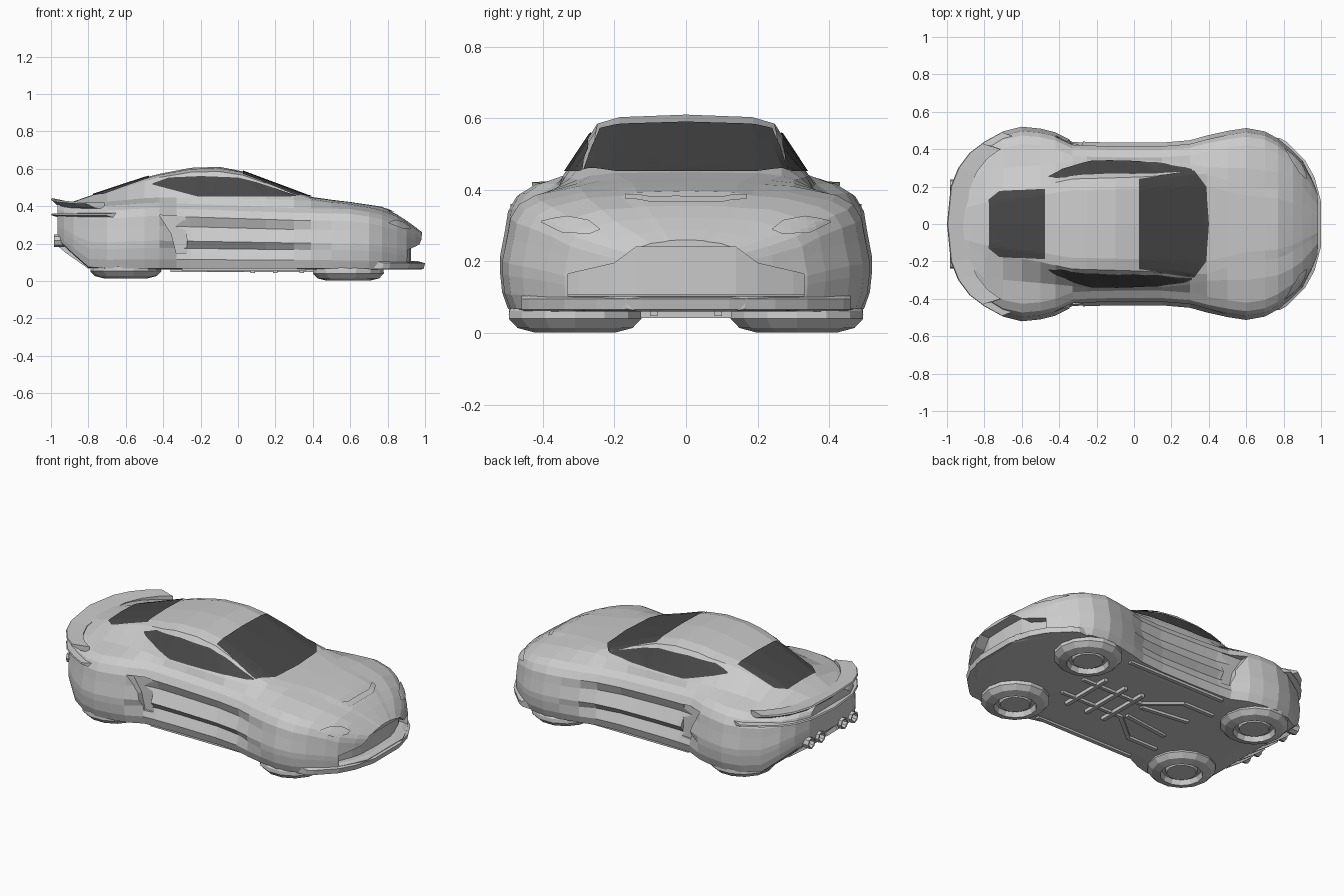
import bpy, bmesh, math
from mathutils import Vector
from mathutils.bvhtree import BVHTree

if "Cube" in bpy.data.objects:
    bpy.data.objects.remove(bpy.data.objects["Cube"])


def material(name, rgb):
    m = bpy.data.materials.new(name)
    m.diffuse_color = (*rgb, 1)
    m.use_nodes = True
    m.node_tree.nodes["Principled BSDF"].inputs["Base Color"].default_value = m.diffuse_color
    return m


PAINT = material("silver_paint", (0.6, 0.6, 0.6))
GLASS = material("dark_glass", (0.065, 0.065, 0.065))


def finish(name, bm, mat):
    bmesh.ops.recalc_face_normals(bm, faces=bm.faces)
    me = bpy.data.meshes.new(name)
    bm.to_mesh(me)
    bm.free()
    ob = bpy.data.objects.new(name, me)
    me.materials.append(mat)
    bpy.context.collection.objects.link(ob)
    return ob


def loft(rings):
    """Closed skin through equal-length rings, capped at both ends."""
    bm = bmesh.new()
    vs = [[bm.verts.new(p) for p in r] for r in rings]
    n = len(vs[0])
    for a, b in zip(vs, vs[1:]):
        for i in range(n):
            bm.faces.new((a[i], a[(i + 1) % n], b[(i + 1) % n], b[i]))
    bm.faces.new(vs[0])
    bm.faces.new(vs[-1][::-1])
    return bm


def curve(*pts):
    """Piecewise linear function through (x, value) points."""
    def f(x):
        if x <= pts[0][0]:
            return pts[0][1]
        for (a, va), (b, vb) in zip(pts, pts[1:]):
            if x <= b:
                return va + (vb - va) * (x - a) / (b - a)
        return pts[-1][1]
    return f


def box(name, x0, x1, y0, y1, z0, z1):
    sec = [(x0, z0), (x1, z0), (x1, z1), (x0, z1)]
    return finish(name, loft([[(x, y, z) for x, z in sec] for y in (y0, y1)]), PAINT)


# Body lines along the length: half width, floor, shoulder, belt, roof edge, roof
width = curve((-.965, .2), (-.93, .29), (-.88, .365), (-.8, .43), (-.7, .495), (-.6, .52),
              (-.5, .51), (-.42, .49), (-.33, .445), (-.2, .435), (.15, .435), (.3, .448),
              (.45, .49), (.6, .513), (.7, .495), (.8, .44), (.9, .34), (.95, .25), (.985, .17))
floor = curve((-.965, .22), (-.88, .14), (-.8, .07), (-.7, .062), (1, .062))
shoulder = curve((-.97, .39), (-.8, .395), (-.45, .42), (-.2, .41), (.3, .39), (.6, .385),
                 (.75, .36), (.85, .32), (.92, .275), (.985, .235))
belt_y = curve((-.97, .14), (-.8, .29), (-.45, .32), (-.2, .345), (.25, .335), (.4, .30),
               (.6, .3), (.8, .27), (.9, .2), (.985, .1))
belt_z = curve((-.97, .405), (-.8, .415), (-.45, .447), (-.2, .443), (.25, .434), (.4, .428),
               (.6, .41), (.75, .385), (.85, .345), (.92, .3), (.985, .25))
edge_y = curve((-.97, .09), (-.8, .15), (-.46, .21), (-.36, .24), (0, .25), (.38, .27),
               (.6, .2), (.8, .18), (.985, .06))
edge_z = curve((-.97, .412), (-.88, .42), (-.75, .455), (-.46, .547), (-.25, .582), (-.1, .585),
               (.03, .565), (.38, .44), (.6, .416), (.75, .392), (.85, .35), (.92, .305), (.985, .255))
roof = curve((-.97, .417), (-.88, .425), (-.75, .47), (-.46, .565), (-.25, .605), (-.1, .61),
             (.02, .588), (.4, .446), (.6, .422), (.77, .397), (.85, .355), (.92, .31), (.985, .26))
waist = curve((-.4, 0), (-.3, 1), (.25, 1), (.45, 0))


def section(x):
    w, zb, zs, s = width(x), floor(x), shoulder(x), waist(x)
    k = w / .5
    ye, ze, zr = edge_y(x), edge_z(x), roof(x)
    half = [(0, zb), (w - .1 * k, zb), (w - .022 * k, zb + .005)]
    # sill, lower crease, door, upper crease, fender: inset and height fraction
    for inset, f in ((.006, .15), (.035 * s, .32), (0, .43), (.014 + .03 * s, .65),
                     (.022, .8), (.045, .92), (.09, 1)):
        half.append((w - inset * k, zb + f * (zs - zb)))
    half += [(belt_y(x), belt_z(x)), (ye, ze), (ye * .75, ze + .72 * (zr - ze)), (0, zr)]
    ring = half + [(-y, z) for y, z in half[-2:0:-1]]
    return [(x, y, z) for y, z in ring]


stations = [-.965, -.93, -.88, -.8, -.7, -.6, -.5, -.42, -.33, -.25, -.1, .025, .15, .3, .39,
            .5, .6, .7, .77, .85, .9, .95, .985]
bm = loft([section(x) for x in stations])
bmesh.ops.recalc_face_normals(bm, faces=bm.faces)
skin = BVHTree.FromBMesh(bm)
body = finish("body", bm, PAINT)


def cut(cutter):
    cutter.hide_render = True
    mod = body.modifiers.new("cut", 'BOOLEAN')
    mod.operation, mod.solver, mod.object = 'DIFFERENCE', 'EXACT', cutter
    bpy.context.view_layer.objects.active = body
    bpy.ops.object.modifier_apply(modifier=mod.name)
    bpy.data.objects.remove(cutter)


# Front mouth: recess that follows the rounded nose
nose_x = curve((0, .985), (.12, .985), (.25, .95), (.34, .9), (.44, .8), (.495, .7))
nose_ys = [-.33, -.3, -.2, -.14, 0, .14, .2, .3, .33]
mouth_top = curve((0, .24), (.14, .24), (.2, .195), (.33, .165))
rings = []
for y in nose_ys:
    xi, zt = nose_x(abs(y)) - .06, mouth_top(abs(y))
    rings.append([(xi, y, .102), (1.1, y, .102), (1.1, y, zt), (xi, y, zt)])
cut(finish("mouth_cutter", loft(rings), PAINT))

# Intake pockets ahead of the rear fenders
pocket = [(-.42, .352), (-.28, .345), (-.27, .15), (-.33, .15), (-.355, .25)]
for s in (-1, 1):
    cut(finish("intake_cutter", loft([[(x, s * y, z) for x, z in pocket] for y in (.415, .62)]), PAINT))

# Front splitter
rings = []
for y in (-.46, -.44, -.34, -.25, -.12, 0, .12, .25, .34, .44, .46):
    x = nose_x(abs(y))
    rings.append([(x - .12, y, .06), (x + .008, y, .065), (x + .015, y, .095), (x - .03, y, .108),
                  (x - .12, y, .105)])
finish("front_splitter", loft(rings), PAINT)

# Tail: upper spoiler and lower tail lip wrapping round the back
tail_x = curve((0, -1), (.2, -.98), (.3, -.94), (.38, -.88), (.44, -.8), (.495, -.7))
for name, ys, rise, z0 in (("rear_spoiler", (.43, .38, .3, .2), .03, .405),
                           ("tail_lip", (.49, .44, .38, .3, .2), .0, .352)):
    rings = []
    for y in [-v for v in ys] + [0] + list(ys[::-1]):
        x = tail_x(abs(y))
        tip = rise * (1 - abs(y) / .6)
        rings.append([(x + .1, y * .93, z0 - .02), (x + .05, y * .97, z0 - .015), (x, y, z0 + tip),
                      (x + .005, y, z0 + tip + .008), (x + .1, y * .93, z0 + .014)])
    finish(name, loft(rings), PAINT)

# Rear diffuser fins and exhausts
fin = [(-.95, .24), (-.98, .2), (-.92, .15), (-.8, .065), (-.76, .08), (-.85, .24)]
for i, y in enumerate((-.26, -.16, -.055, .055, .16, .26)):
    back = .05 if abs(y) > .2 else 0
    finish("diffuser_fin_%d" % i,
           loft([[(x + back, v, z) for x, z in fin] for v in (y - .008, y + .008)]), PAINT)
for i, y in enumerate((-.205, -.108, .108, .205)):
    rings = []
    for x, r in ((-.86, .03), (-.985, .034), (-.985, .025), (-.94, .022)):
        rings.append([(x, y + r * math.cos(a * math.pi / 4), .215 + r * math.sin(a * math.pi / 4))
                      for a in range(8)])
    finish("exhaust_%d" % i, loft(rings), PAINT)

# Hover pods under the four corners
pod = [(.155, .1), (.188, .06), (.19, .038), (.165, .012), (.118, 0), (.108, .03), (.09, .03), (.082, .014)]
for cx in (-.6, .59):
    for cy in (-.31, .31):
        lift = .014 if cx < 0 else .002
        rings = [[(cx + r * math.cos(a * math.pi / 7), cy + r * math.sin(a * math.pi / 7), z + lift)
                  for a in range(14)] for r, z in pod]
        finish("hover_pod", loft(rings), PAINT)

# Underfloor frame
for i, x in enumerate((.08, .2, .34)):
    box("floor_crossbar_%d" % i, x - .012, x + .012, -.17, .17, .042, .068)
for s in (-1, 1):
    box("floor_rail", .02, .44, s * .09 - .01, s * .09 + .01, .047, .068)
    box("side_skirt", -.3, .36, s * .395 - .012, s * .395 + .012, .052, .07)
    for (xa, ya), (xb, yb) in (((.02, .09), (-.16, .24)), ((-.16, .24), (-.36, .24)), ((.0, .06), (-.3, .1))):
        d = Vector((xb - xa, s * (yb - ya))).normalized()
        n = Vector((-d.y, d.x)) * .012
        rings = [[(x + k * n.x, s * y + k * n.y, z) for k, z in ((-1, .048), (1, .048), (1, .068), (-1, .068))]
                 for x, y in ((xa, ya), (xb, yb))]
        finish("floor_brace", loft(rings), PAINT)


def plate(name, low, high, place, ray, mat, across=8, sub=5, off=.005):
    """Thin panel between two outlines, laid on the body skin along a ray."""
    bm = bmesh.new()
    ray = Vector(ray)
    n = (len(low) - 1) * sub

    def at(line, i):
        k = min(i // sub, len(line) - 2)
        return Vector(line[k]).lerp(Vector(line[k + 1]), (i - k * sub) / sub)
    grid, normal = [], Vector()
    for i in range(n + 1):
        row = []
        for j in range(across + 1):
            p = at(low, i).lerp(at(high, i), j / across)
            hit, nrm, _, _ = skin.ray_cast(Vector(place(*p)) - ray * 2, ray)
            if hit:
                normal += nrm
            row.append(bm.verts.new(hit + nrm * off) if hit else None)
        grid.append(row)
    for a, b in zip(grid, grid[1:]):
        for j in range(across):
            q = (a[j], b[j], b[j + 1], a[j + 1])
            if all(q):
                bm.faces.new(q)
    bm.normal_update()
    total = sum((f.normal * f.calc_area() for f in bm.faces), Vector())
    flip = total.dot(normal) < 0
    ob = finish(name, bm, mat)
    me = ob.data
    if (sum((p.normal * p.area for p in me.polygons), Vector()).dot(normal) < 0):
        me.flip_normals()
    return ob


# Windscreen and rear window
def top(x, y):
    return (x, y, 0)


plate("windscreen", [(.32, -.285), (.385, -.2), (.4, 0), (.385, .2), (.32, .285)],
      [(.025, -.24), (.025, -.14), (.025, 0), (.025, .14), (.025, .24)], top, (0, 0, -1), GLASS, 12)
plate("rear_window", [(-.72, -.175), (-.775, -.13), (-.775, 0), (-.775, .13), (-.72, .175)],
      [(-.475, -.187), (-.475, -.1), (-.475, 0), (-.475, .1), (-.475, .187)], top, (0, 0, -1), GLASS, 12)

# Side windows, headlights and hood ridge
for s in (-1, 1):
    plate("side_window", [(-.455, .512), (-.34, .482), (-.22, .45), (0, .449), (.13, .449), (.31, .449)],
          [(-.455, .518), (-.37, .55), (-.2, .558), (0, .55), (.1, .525), (.31, .453)],
          lambda x, z: (x, 0, z), (0, -s, 0), GLASS)
    plate("headlight", [(.24, .283), (.27, .272), (.34, .277), (.40, .306)],
          [(.24, .287), (.27, .31), (.33, .322), (.40, .31)],
          lambda y, z: (0, s * y, z), (-1, 0, 0), PAINT, 4, 3, .008)
plate("hood_ridge", [(.8, -.17), (.835, -.1), (.835, .1), (.8, .17)],
      [(.775, -.17), (.805, -.1), (.805, .1), (.775, .17)], top, (0, 0, -1), PAINT, 3, 3, .006)
